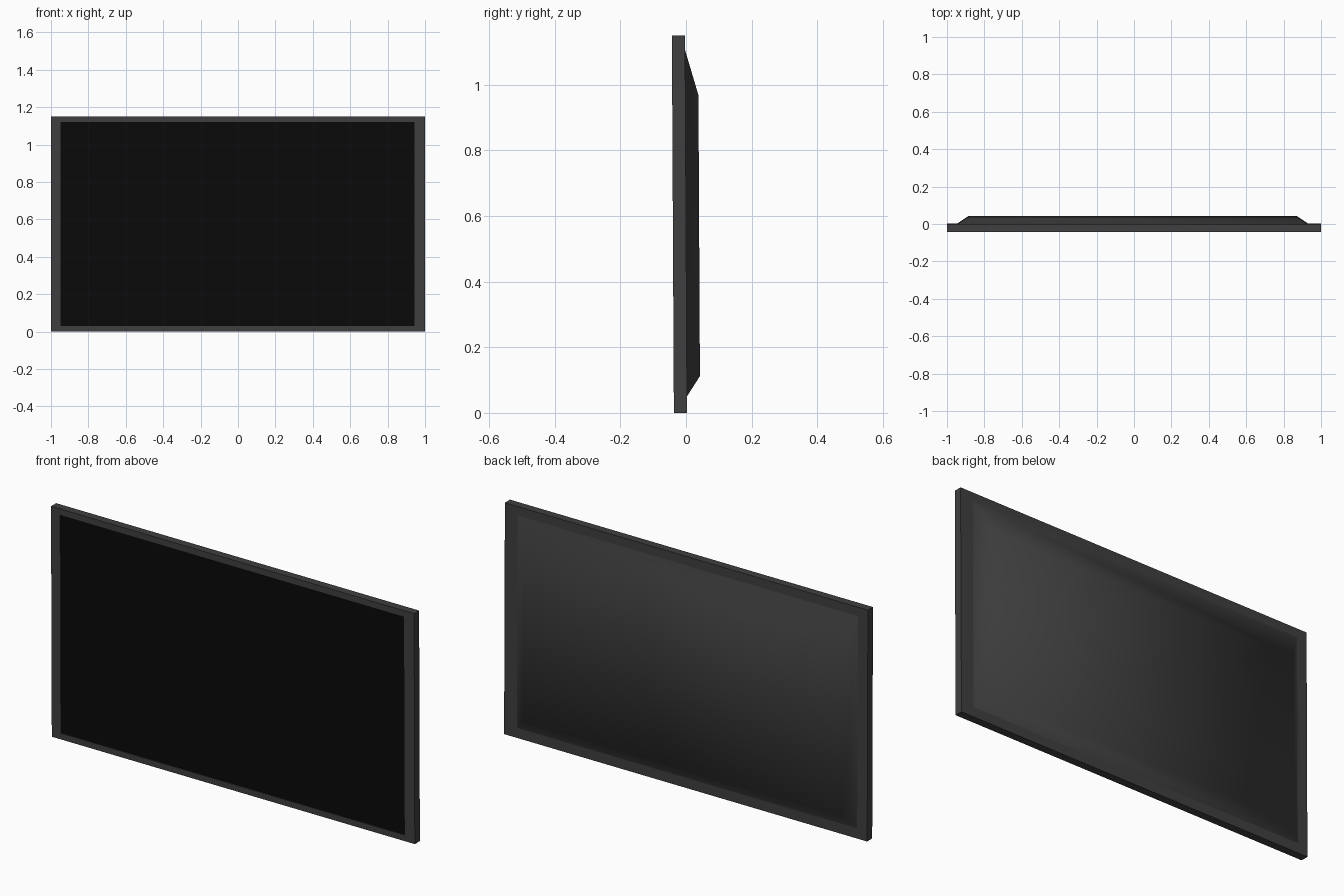
import bpy, bmesh

if "Cube" in bpy.data.objects:
    bpy.data.objects.remove(bpy.data.objects["Cube"])


def rect(x0, x1, z0, z1, y):
    return [(x0, y, z0), (x1, y, z0), (x1, y, z1), (x0, y, z1)]


def lean(p):
    # the whole panel leans very slightly forward at the top
    x, y, z = p
    return (x, y + 0.003 - 0.006 * z / 1.15, z)


def loft(name, rings, color, cap_start=False, cap_end=False, smooth=False):
    bm = bmesh.new()
    loops = [[bm.verts.new(lean(p)) for p in r] for r in rings]
    for a, b in zip(loops, loops[1:]):
        for i in range(4):
            j = (i + 1) % 4
            bm.faces.new((a[i], a[j], b[j], b[i]))
    if cap_start:
        bm.faces.new(loops[0])
    if cap_end:
        bm.faces.new(loops[-1][::-1])
    for f in bm.faces:
        f.smooth = smooth
    mesh = bpy.data.meshes.new(name)
    bm.to_mesh(mesh)
    bm.free()
    obj = bpy.data.objects.new(name, mesh)
    bpy.context.collection.objects.link(obj)
    mat = bpy.data.materials.new(name + "_material")
    mat.diffuse_color = (*color, 1)
    mat.use_nodes = True
    mat.node_tree.nodes["Principled BSDF"].inputs["Base Color"].default_value = mat.diffuse_color
    mesh.materials.append(mat)
    return obj


casing = (0.05, 0.05, 0.05)
opening = (-0.95, 0.945, 0.03, 1.12)
bulge_base = (-0.945, 0.93, 0.05, 1.105)

# bezel frame: inner lip, front face, outer sides, back border
loft("bezel_frame", [
    rect(*opening, -0.036),
    rect(*opening, -0.04),
    rect(-1, 1, 0, 1.15, -0.04),
    rect(-1, 1, 0, 1.15, 0.0),
    rect(*bulge_base, 0.0),
], casing)

# screen panel, just behind the front face
loft("screen", [rect(*opening, -0.036)], (0.003, 0.003, 0.003), cap_start=True)

# raised rear housing with sloped, softly shaded sides
loft("rear_housing", [
    rect(*bulge_base, 0.0),
    rect(-0.885, 0.87, 0.112, 0.968, 0.04),
], casing, cap_end=True, smooth=True)
